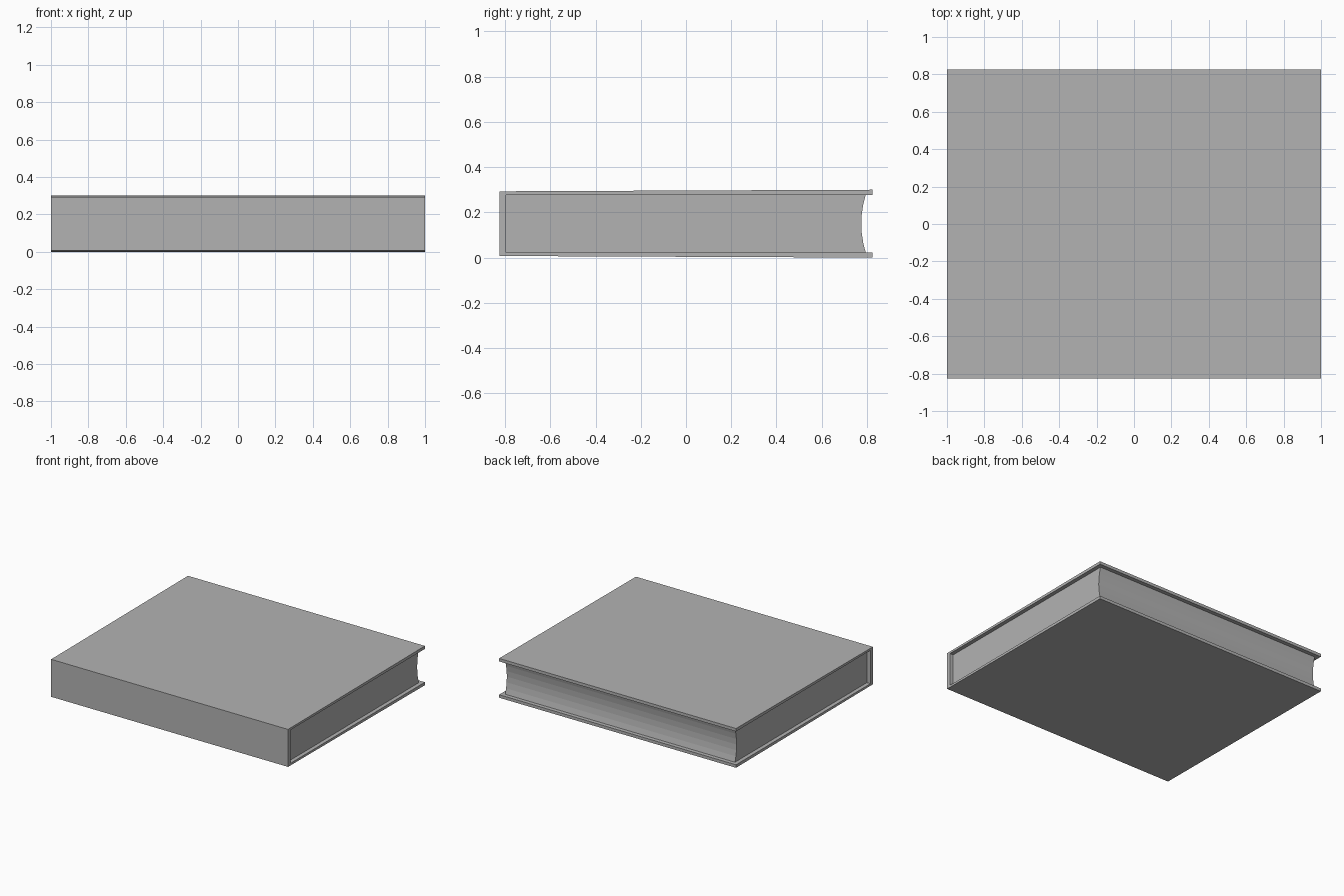
import bpy
import bmesh
import math

# Remove the default object
cube = bpy.data.objects.get("Cube")
if cube:
    bpy.data.objects.remove(cube, do_unlink=True)

# Single grey finish
grey = bpy.data.materials.new("plain_grey")
grey.use_nodes = True
colour = (0.45, 0.45, 0.45, 1)
grey.diffuse_color = colour
grey.node_tree.nodes["Principled BSDF"].inputs["Base Color"].default_value = colour


def extrude_profile(name, profile, half_length):
    """Extrude a (y, z) outline along x, centred on the origin."""
    mesh = bpy.data.meshes.new(name)
    bm = bmesh.new()
    face = bm.faces.new([bm.verts.new((-half_length, y, z)) for y, z in profile])
    result = bmesh.ops.extrude_face_region(bm, geom=[face])
    moved = [v for v in result["geom"] if isinstance(v, bmesh.types.BMVert)]
    bmesh.ops.translate(bm, verts=moved, vec=(2 * half_length, 0, 0))
    bmesh.ops.recalc_face_normals(bm, faces=bm.faces)
    bm.to_mesh(mesh)
    bm.free()
    mesh.materials.append(grey)
    obj = bpy.data.objects.new(name, mesh)
    bpy.context.collection.objects.link(obj)
    return obj


# Main measurements
mid = 0.15          # half of the total height
half_depth = 0.825
inner = 0.127       # half of the gap between the boards
spine_inner = -0.795

# Cover: upper half of a U-shaped outline, opening slightly towards the back
upper = [(-half_depth, 0.143), (half_depth, mid), (half_depth, inner), (spine_inner, inner)]
cover_outline = [(y, mid + h) for y, h in upper]
cover_outline += [(y, mid - h) for y, h in reversed(upper)]
extrude_profile("book_cover", cover_outline, 1.0)

# Pages: block with a hollow fore edge, tucked slightly into the cover
steps = 6
tuck = 0.002
page_outline = [(spine_inner - tuck, mid + inner + tuck), (spine_inner - tuck, mid - inner - tuck)]
for i in range(steps + 1):
    t = 2 * i / steps - 1
    page_outline.append((0.775 + 0.02 * t * t, mid + t * (inner + tuck)))
extrude_profile("page_block", page_outline, 0.97)
